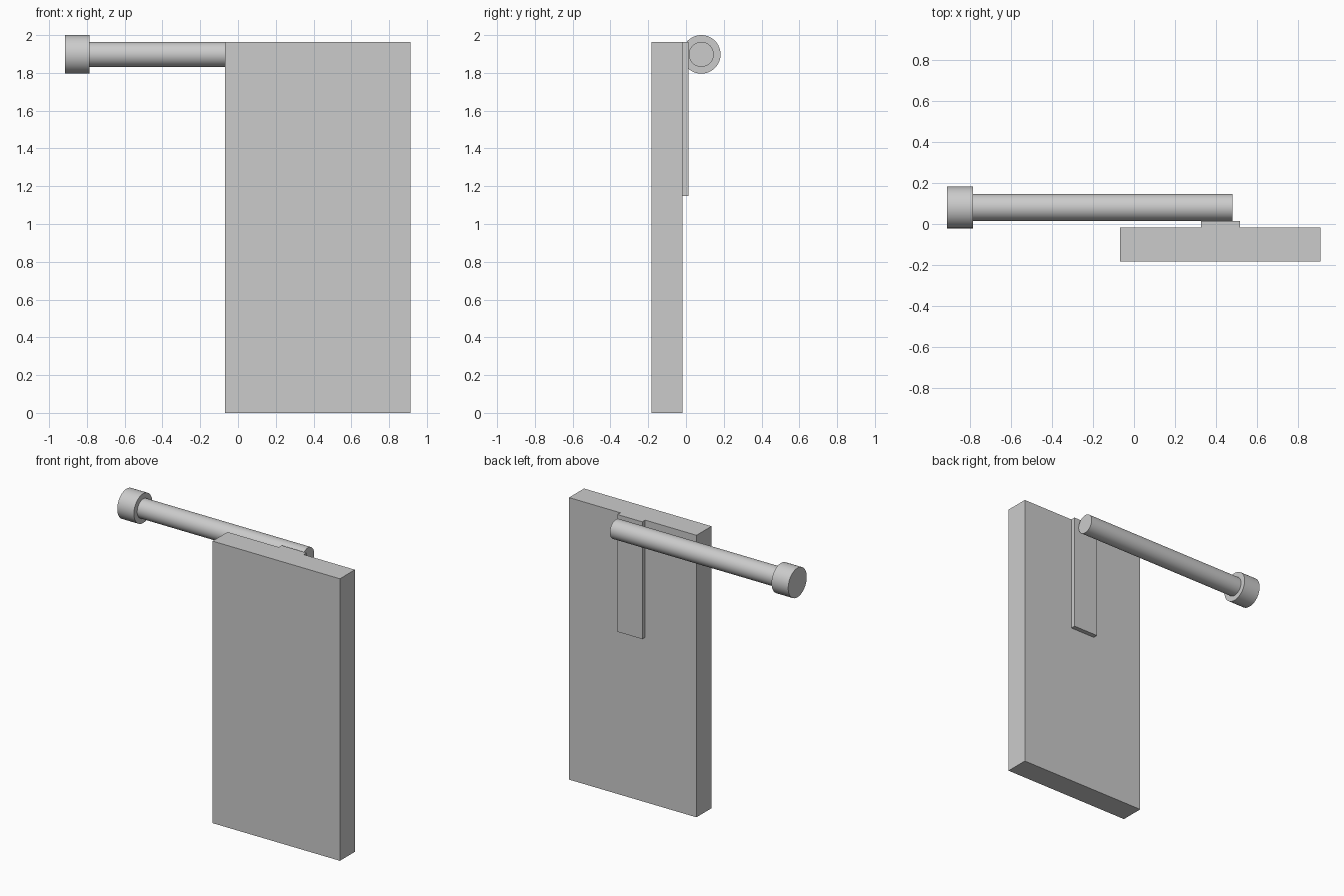
import bpy
import math

default_cube = bpy.data.objects.get("Cube")
if default_cube:
    bpy.data.objects.remove(default_cube, do_unlink=True)

# Single plain grey for every part
GREY = (0.6, 0.6, 0.6, 1.0)
grey = bpy.data.materials.new("plain grey")
grey.use_nodes = True
grey.diffuse_color = GREY
grey.node_tree.nodes["Principled BSDF"].inputs["Base Color"].default_value = GREY


def box(name, low, high):
    """Add a box spanning two opposite corners."""
    centre = [(a + b) / 2 for a, b in zip(low, high)]
    bpy.ops.mesh.primitive_cube_add(size=1, location=centre)
    part = bpy.context.object
    part.name = name
    part.scale = [b - a for a, b in zip(low, high)]
    bpy.ops.object.transform_apply(location=False, rotation=False, scale=True)
    part.data.materials.append(grey)


def cylinder_x(name, start, end, radius):
    """Add a smooth cylinder along x on the shared rod axis."""
    bpy.ops.mesh.primitive_cylinder_add(
        vertices=64, radius=radius, depth=end - start,
        location=((start + end) / 2, ROD_Y, ROD_Z),
        rotation=(0, math.pi / 2, 0))
    part = bpy.context.object
    part.name = name
    part.data.materials.append(grey)
    bpy.ops.object.shade_smooth_by_angle(angle=math.radians(30))


ROD_Y, ROD_Z = 0.081, 1.898
TOP = 1.963
SLAB_BACK = -0.018

# Upright slab with a thin mounting plate on its back
box("slab", (-0.068, -0.183, 0), (0.913, SLAB_BACK, TOP))
box("mounting_plate", (0.327, SLAB_BACK, 1.147), (0.518, 0.014, TOP))

# Rod resting against the plate, with a wider end cap
cylinder_x("rod", -0.787, 0.483, 0.066)
cylinder_x("rod_cap", -0.915, -0.787, 0.102)
